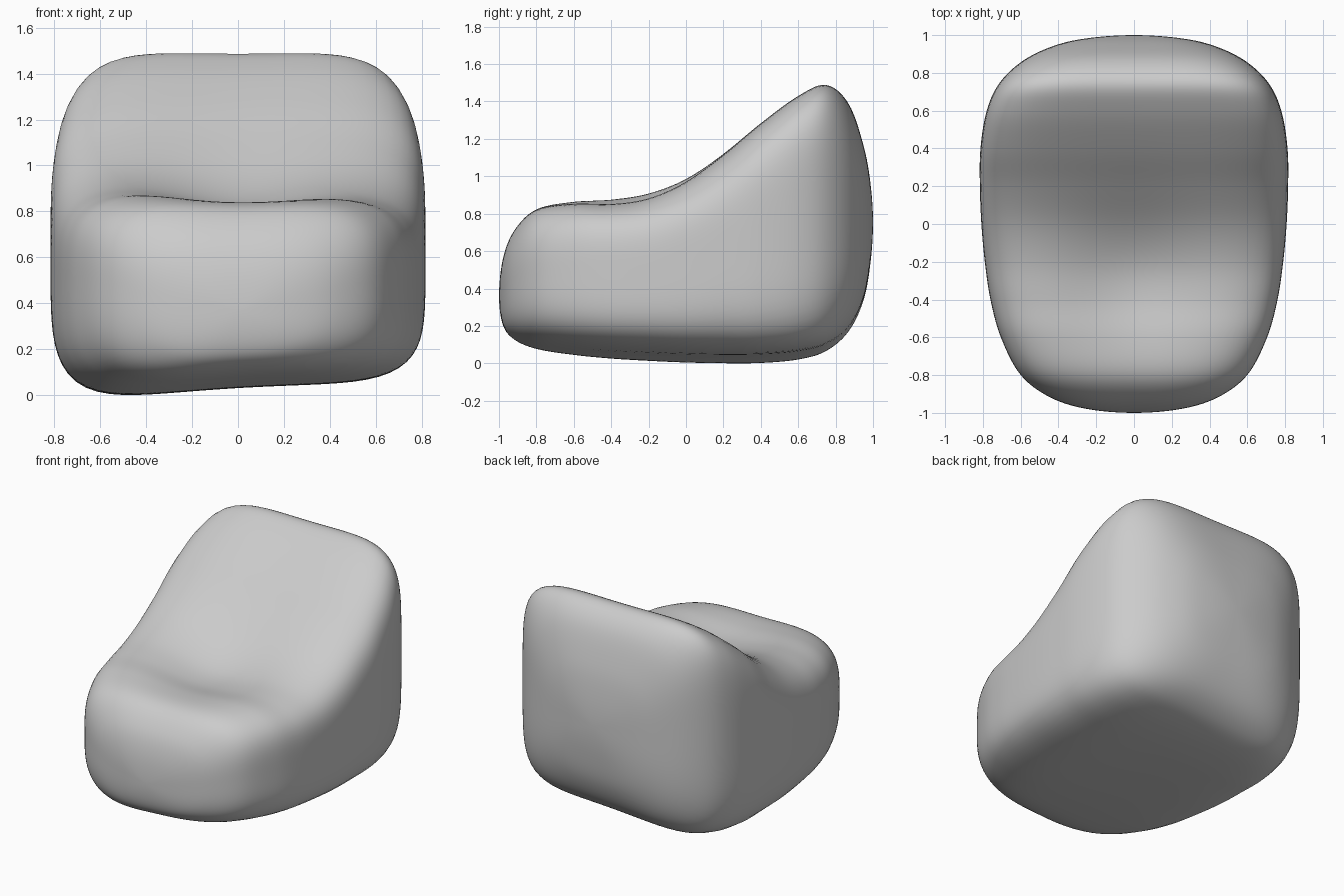
import bpy, bmesh
from math import sin, cos, pi, exp

if "Cube" in bpy.data.objects:
    bpy.data.objects.remove(bpy.data.objects["Cube"])

# Slices from front to back: y, top z, bottom z, half width, squareness
STATIONS = [
    (-1.00, 0.36, 0.36, 0.00, 2.6),
    (-0.98, 0.56, 0.205, 0.245, 2.8),
    (-0.92, 0.715, 0.13, 0.44, 3.1),
    (-0.80, 0.835, 0.085, 0.60, 3.5),
    (-0.60, 0.88, 0.06, 0.705, 3.9),
    (-0.40, 0.89, 0.045, 0.76, 4.1),
    (-0.20, 0.92, 0.035, 0.79, 4.2),
    (0.00, 0.995, 0.028, 0.808, 4.4),
    (0.20, 1.125, 0.025, 0.816, 4.6),
    (0.40, 1.285, 0.028, 0.813, 5.0),
    (0.60, 1.43, 0.045, 0.78, 5.2),
    (0.75, 1.49, 0.085, 0.71, 5.0),
    (0.87, 1.39, 0.18, 0.58, 4.2),
    (0.95, 1.165, 0.34, 0.405, 3.5),
    (0.987, 0.96, 0.54, 0.22, 2.9),
    (1.00, 0.75, 0.75, 0.00, 2.6),
]


def mirrored(s):
    # station past a pole, so that the ends close smoothly
    return (s[0], s[2], s[1], -s[3], s[4])


def spline(a, b, c, d, t):
    return [0.5 * (2 * q + (r - p) * t + (2 * p - 5 * q + 4 * r - s) * t * t
                   + (3 * q - p - 3 * r + s) * t ** 3)
            for p, q, r, s in zip(a, b, c, d)]


def ring(y, top, bottom, width, m, count=112):
    zc, h = (top + bottom) / 2, (top - bottom) / 2
    g = exp(-((y + 0.28) / 0.38) ** 2)
    pts = []
    for i in range(count):
        a = 2 * pi * i / count
        c, s = cos(a), sin(a)
        r = (abs(c) ** m + abs(s) ** m) ** (-1 / m)
        x, zn = width * r * c, r * s
        z = zc + h * zn
        if zn > 0:    # hollow of the seat and back, slightly higher on the left
            hollow = 0.08 * g + 0.008
            z -= zn ** 2 * (hollow * exp(-(x / 0.38) ** 2) + 0.03 * g * x)
        else:         # slightly tilted underside
            z += zn ** 2 * (0.06 * x - 0.06 * x * x)
        pts.append((x, y, z))
    return pts


# Soft armless chair lofted through the slices
padded = [mirrored(STATIONS[1])] + STATIONS + [mirrored(STATIONS[-2])]
STEPS = 7
bm = bmesh.new()
rings = []
for k in range(len(STATIONS) - 1):
    for j in range(STEPS):
        if k == 0 and j == 0:
            continue
        rings.append([bm.verts.new(p) for p in
                      ring(*spline(*padded[k:k + 4], j / STEPS))])
for r0, r1 in zip(rings, rings[1:]):
    n = len(r0)
    for i in range(n):
        bm.faces.new((r0[i], r0[(i + 1) % n], r1[(i + 1) % n], r1[i]))
for end, s in ((rings[0], STATIONS[0]), (rings[-1], STATIONS[-1])):
    pole = bm.verts.new((0, s[0], s[1]))
    for i in range(len(end)):
        bm.faces.new((end[i], end[(i + 1) % len(end)], pole))
for _ in range(3):
    bmesh.ops.smooth_vert(bm, verts=bm.verts, factor=0.3,
                          use_axis_x=True, use_axis_y=True, use_axis_z=True)
bmesh.ops.recalc_face_normals(bm, faces=bm.faces)

# Stand on the floor
low = min(v.co.z for v in bm.verts)
for v in bm.verts:
    v.co.z -= low
    v.co.y = max(-1, min(1, v.co.y))
for f in bm.faces:
    f.smooth = True
mesh = bpy.data.meshes.new("soft_chair")
bm.to_mesh(mesh)
bm.free()
chair = bpy.data.objects.new("soft_chair", mesh)
bpy.context.collection.objects.link(chair)
